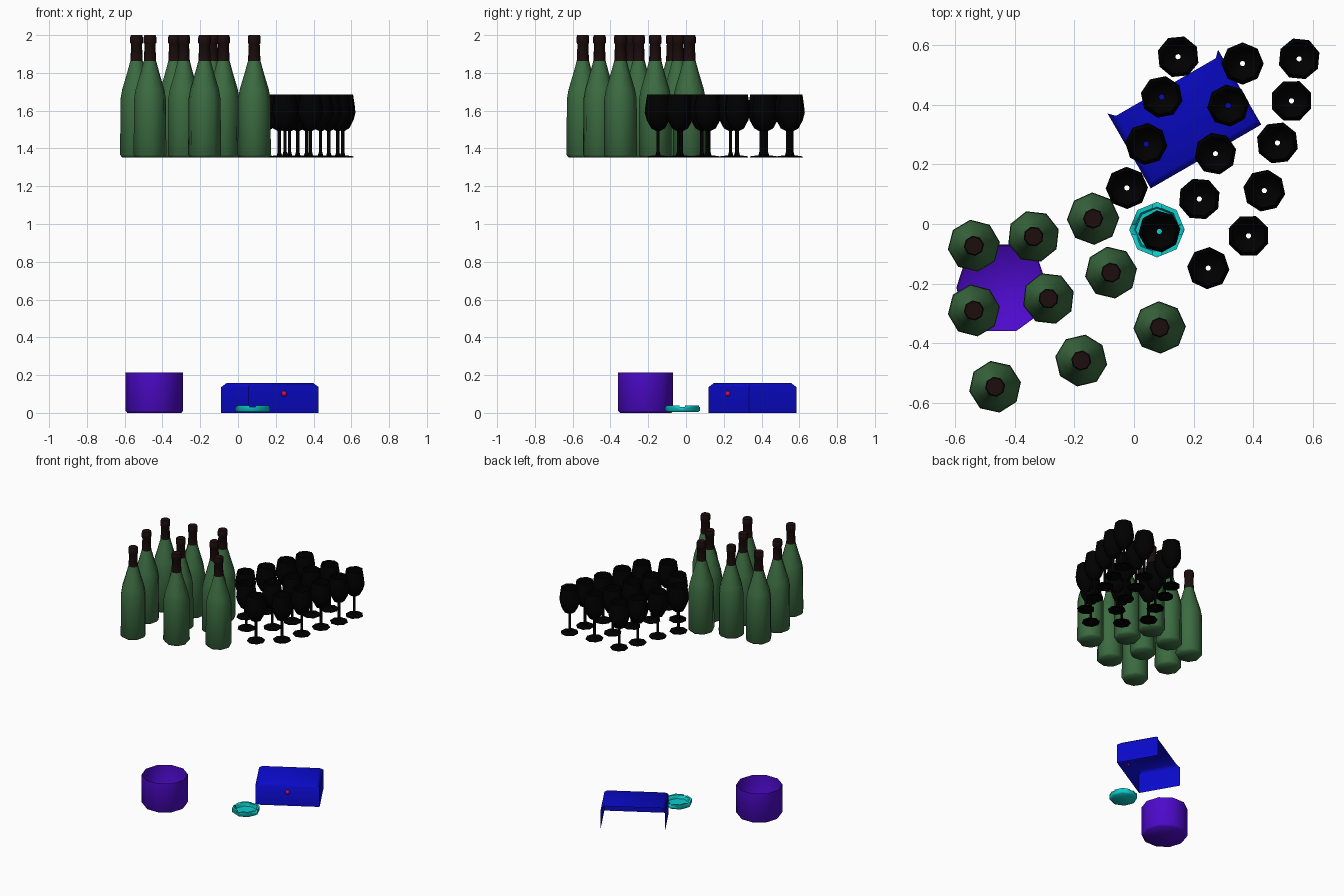
import bpy, bmesh
from math import cos, sin, pi, radians
from mathutils import Matrix

if "Cube" in bpy.data.objects:
    bpy.data.objects.remove(bpy.data.objects["Cube"])


def mat(name, rgb):
    m = bpy.data.materials.new(name)
    m.diffuse_color = (*rgb, 1)
    m.use_nodes = True
    m.node_tree.nodes["Principled BSDF"].inputs["Base Color"].default_value = m.diffuse_color
    return m


GREEN = mat("green_glass", (0.045, 0.15, 0.053))
DARK = mat("dark_foil", (0.012, 0.004, 0.004))
BLACK = mat("black", (0.0, 0.0, 0.0))
PURPLE = mat("purple", (0.075, 0.003, 0.6))
BLUE = mat("blue", (0.003, 0.003, 0.6))
CYAN = mat("cyan", (0.004, 0.6, 0.6))
PINK = mat("pink", (0.6, 0.003, 0.15))


def make(name, bm, material, angle=60):
    """Turn a bmesh into a smooth-shaded object, sharp above the given angle."""
    me = bpy.data.meshes.new(name)
    bm.to_mesh(me)
    bm.free()
    me.materials.append(material)
    me.shade_smooth()
    me.set_sharp_from_angle(angle=radians(angle))
    ob = bpy.data.objects.new(name, me)
    bpy.context.collection.objects.link(ob)
    return ob


def lathe(name, profile, n, material, caps=(False, False)):
    """Revolve of (radius, z) points, optionally closing either end."""
    bm = bmesh.new()
    rings = [[bm.verts.new((r * cos(2 * pi * i / n), r * sin(2 * pi * i / n), z))
              for i in range(n)] for r, z in profile]
    for a, b in zip(rings, rings[1:]):
        for i in range(n):
            j = (i + 1) % n
            bm.faces.new((a[i], a[j], b[j], b[i]))
    if caps[0]:
        bm.faces.new(rings[0][::-1])
    if caps[1]:
        bm.faces.new(rings[-1])
    return make(name, bm, material)


def place(ob, x, y, z, deg=0):
    ob.location = (x, y, z)
    ob.rotation_euler.z = radians(deg)


def instance(src, name):
    ob = bpy.data.objects.new(name, src.data)
    bpy.context.collection.objects.link(ob)
    return ob


SHELF = 1.352
DX = .003

# Wine bottles: glass body and foil-wrapped neck
bottles = [(-.54, -.073, 8), (-.34, -.042, 16), (-.14, .018, 2), (-.08, -.163, 9),
           (-.54, -.29, 8), (-.29, -.25, 16), (-.18, -.458, 36), (.083, -.347, 2),
           (-.469, -.546, 10)]
body = neck = None
for k, (x, y, a) in enumerate(bottles, 1):
    if k == 1:
        body = b = lathe("bottle_1", [(.077, 0), (.088, .014), (.086, .31), (.077, .36),
                                      (.05, .45), (.033, .512)], 8, GREEN, (True, False))
        neck = c = lathe("bottle_neck_1", [(.033, .512), (.029, .6), (.034, .607),
                                           (.034, .636), (.03, .648)], 8, DARK, (False, True))
    else:
        b, c = instance(body, f"bottle_{k}"), instance(neck, f"bottle_neck_{k}")
    place(b, x + DX, y, SHELF, a)
    place(c, x + DX, y, SHELF, a)

# Wine glasses: open thin shells, hollow through the stem
glasses = [(.145, .561), (.361, .538), (.551, .554), (.09, .426), (.313, .397),
           (.525, .413), (.038, .268), (.27, .236), (.478, .272), (-.027, .121),
           (.216, .084), (.434, .112), (.082, -.025), (.381, -.04), (.246, -.148)]
first = None
for k, (x, y) in enumerate(glasses, 1):
    if k == 1:
        first = g = lathe("wine_glass_1", [(.06, 0), (.059, .006), (.014, .012), (.009, .03),
                                           (.009, .14), (.036, .154), (.06, .197), (.071, .237),
                                           (.067, .275), (.058, .333)], 8, BLACK)
    else:
        g = instance(first, f"wine_glass_{k}")
    place(g, x + DX, y, SHELF, (28 + 17 * (k - 1)) % 45)

# Bucket: open top, chamfered floor
bucket = lathe("bucket", [(.143, 0), (.153, .012), (.153, .215)], 10, PURPLE, (True, False))
place(bucket, -.443, -.214, 0)

# Ashtray: octagonal dish with four rim notches
dish = lathe("ashtray", [(.083, .004), (.093, .012), (.093, .04), (.078, .04), (.072, .014)],
             8, CYAN, (True, True))
place(dish, .077, -.019, 0)
bm = bmesh.new()
bmesh.ops.create_cube(bm, size=1, matrix=Matrix.Diagonal((.3, .03, .024, 1)))
cutter = make("notch_cutter", bm, CYAN)
cutter2 = instance(cutter, "notch_cutter_cross")
for c, a in ((cutter, 0), (cutter2, 90)):
    place(c, .077, -.019, .044, a)
    mod = dish.modifiers.new("notch", "BOOLEAN")
    mod.operation = "DIFFERENCE"
    mod.object = c
    c.hide_render = True
    c.hide_viewport = True

# Drawer-like box: chamfered top, open back and underside
L, W, H, C = .428, .29, .158, .021
bm = bmesh.new()


def ring(l, w, z):
    return [bm.verts.new((sx * l / 2, sy * w / 2, z))
            for sx, sy in ((1, 1), (-1, 1), (-1, -1), (1, -1))]


low, mid, top = ring(L, W, 0), ring(L, W, H - C), ring(L - 2 * C, W - 2 * C, H)
for a, b in ((low, mid), (mid, top)):
    for i in (1, 2, 3):
        j = (i + 1) % 4
        bm.faces.new((a[i], a[j], b[j], b[i]))
bm.faces.new(top)
box = make("drawer_box", bm, BLUE)
place(box, .169, .352, 0, 30)

# Round knob at the middle of the box front
bm = bmesh.new()
bmesh.ops.create_uvsphere(bm, u_segments=8, v_segments=6, radius=.015)
knob = make("drawer_knob", bm, PINK)
d = W / 2 + .006
knob.location = (.169 + d * sin(radians(30)), .352 - d * cos(radians(30)), .102)
